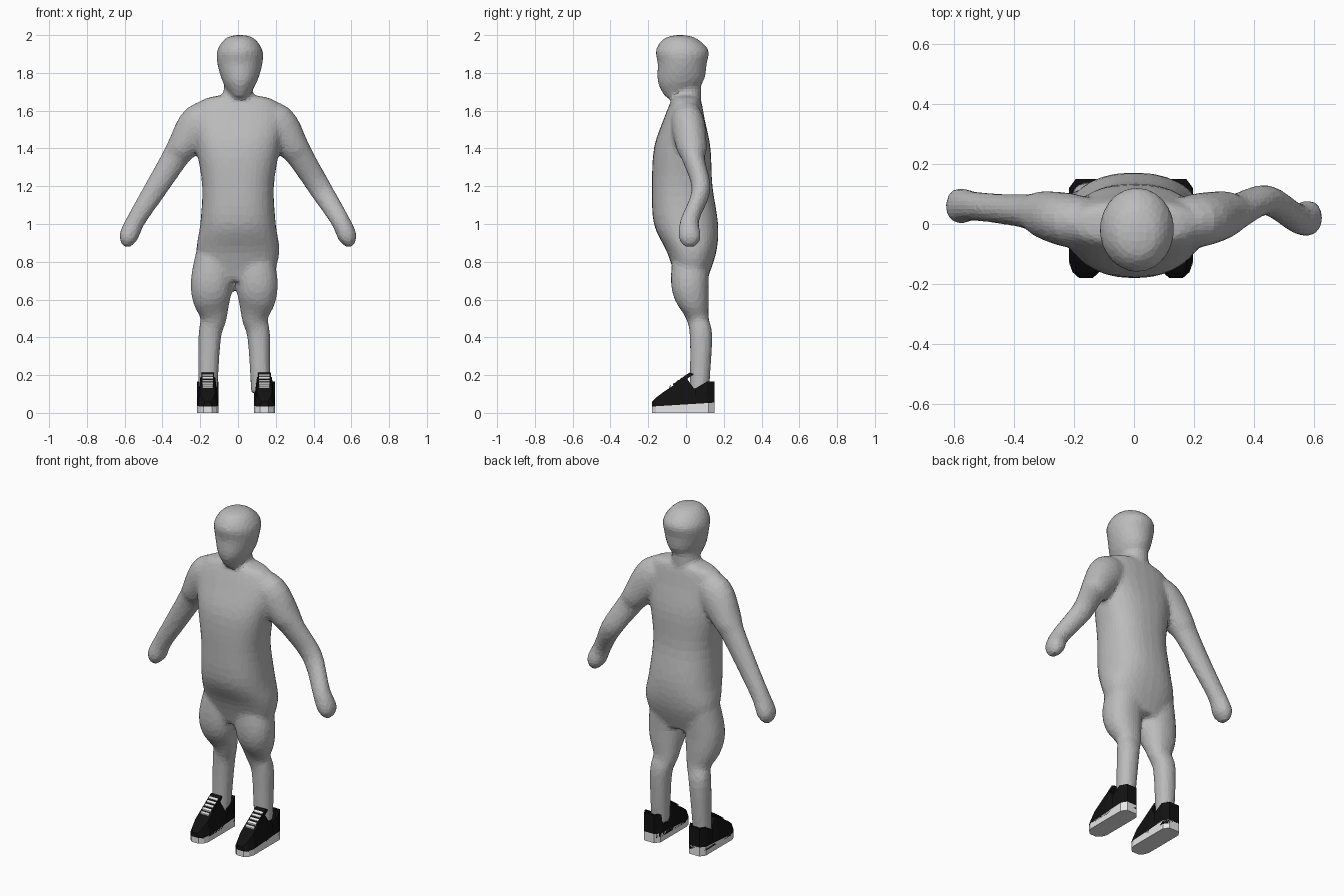
import bpy, bmesh
from math import cos, sin, pi, copysign
from mathutils import Vector

if "Cube" in bpy.data.objects:
    bpy.data.objects.remove(bpy.data.objects["Cube"], do_unlink=True)


def material(name, value):
    mat = bpy.data.materials.new(name)
    mat.use_nodes = True
    colour = (value, value, value, 1)
    mat.diffuse_color = colour
    mat.node_tree.nodes["Principled BSDF"].inputs["Base Color"].default_value = colour
    return mat


GREY = material("body grey", .5)
BLACK = material("shoe black", .006)
WHITE = material("sole white", .8)


def finish(name, bm, mat):
    bmesh.ops.recalc_face_normals(bm, faces=bm.faces)
    mesh = bpy.data.meshes.new(name)
    bm.to_mesh(mesh)
    bm.free()
    mesh.materials.append(mat)
    obj = bpy.data.objects.new(name, mesh)
    bpy.context.collection.objects.link(obj)
    return obj


def loft(bm, rings):
    """Skin a closed tube through rings of equal point count."""
    rows = [[bm.verts.new(point) for point in ring] for ring in rings]
    count = len(rows[0])
    for lower, upper in zip(rows, rows[1:]):
        for i in range(count):
            j = (i + 1) % count
            bm.faces.new((lower[i], lower[j], upper[j], upper[i]))
    bm.faces.new(rows[0])
    bm.faces.new(rows[-1])


def oval(centre, across, deep, power, count=28):
    """Ellipse, squarer when power rises above two."""
    ring = []
    for i in range(count):
        c, s = cos(2 * pi * i / count), sin(2 * pi * i / count)
        ring.append(centre + across * copysign(abs(c) ** (2 / power), c)
                    + deep * copysign(abs(s) ** (2 / power), s))
    return ring


def refine(rows, steps=4):
    """Ease smoothly between the rows, passing through each one."""
    rows = [Vector(row) for row in rows]
    padded = [rows[0]] + rows + [rows[-1]]
    result = []
    for before, start, end, after in zip(padded, padded[1:], padded[2:], padded[3:]):
        leave, arrive = (end - before) / 2, (after - start) / 2
        for k in range(steps):
            t = k / steps
            ease = t * t * (3 - 2 * t)
            result.append(start.lerp(end, ease) + leave * t * (1 - t) ** 2
                          - arrive * t * t * (1 - t))
    return result + [rows[-1]]


def limb(bm, rows, flip=1, shift=0, power=2):
    """Loft ovals along a path given as x, y, z, half width, half depth."""
    rows = refine(rows)
    points = [Vector((flip * row[0] + shift, row[1], row[2])) for row in rows]
    rings = []
    for i, row in enumerate(rows):
        along = points[min(i + 1, len(points) - 1)] - points[max(i - 1, 0)]
        across = Vector((along.z, 0, -along.x)).normalized()
        rings.append(oval(points[i], across * row[3], Vector((0, row[4], 0)), power))
    loft(bm, rings)


body = bmesh.new()

# Torso from hips to shoulders, with the belly and seat at mid height
limb(body, [(0, .03, .7, .18, .08), (0, .03, .85, .22, .13), (0, 0, 1, .2, .17),
            (0, -.02, 1.2, .19, .16), (0, -.02, 1.4, .22, .15), (0, -.01, 1.55, .24, .11),
            (0, 0, 1.65, .2, .08), (0, 0, 1.68, .1, .06)], power=2.4)

# Neck and head
limb(body, [(0, 0, 1.6, .09, .08), (0, 0, 1.76, .07, .08)])
limb(body, [(0, -.06, 1.67, .04, .05), (0, -.03, 1.75, .09, .12), (0, -.02, 1.85, .12, .13),
            (0, -.02, 1.92, .12, .14), (0, -.03, 1.98, .08, .09), (0, -.03, 2, .03, .03)],
     shift=.01)

# Legs in baggy shorts, and arms with short sleeves and closed hands
for flip, elbow, hand in ((-1, .05, .06), (1, .08, .02)):
    limb(body, [(.1, .03, .85, .1, .1), (.12, .02, .7, .11, .1), (.12, .03, .6, .1, .09),
                (.11, .06, .5, .07, .06), (.13, .08, .4, .06, .06), (.14, .07, .1, .05, .05)],
         flip, -.02, 2.2)
    limb(body, [(.1, 0, 1.57, .08, .07), (.2, .01, 1.53, .11, .09), (.3, .03, 1.4, .08, .08),
                (.34, .04, 1.34, .07, .06), (.44, elbow, 1.18, .06, .05),
                (.54, hand, 1.02, .05, .05), (.58, hand, .93, .05, .06),
                (.59, hand, .88, .02, .03)], flip)

# Fuse the parts into one soft, lightly faceted figure
figure = finish("body", body, GREY)
fuse = figure.modifiers.new("fuse", "REMESH")
fuse.mode, fuse.voxel_size = "VOXEL", .014
soften = figure.modifiers.new("soften", "SMOOTH")
soften.factor, soften.iterations = .5, 5
facet = figure.modifiers.new("facet", "DECIMATE")
facet.ratio = .25

# Shoes
half = .056
toe, heel = -.18, .15


def prism(bm, outline, bottom, top):
    """Upright solid over a plan outline; top is a function of y."""
    loft(bm, [[(x, y, bottom) for x, y in outline], [(x, y, top(y)) for x, y in outline]])


def sole_top(y):
    return .045 + y / 16


def collar_top(y):
    return .165 if y > .1 else .13


def instep(y):
    return .2 + .7 * y


for side, centre in (("right", -.16), ("left", .14)):
    # Sole: long outline with clipped corners
    edge = [(.4, toe), (.8, toe + .02), (1, toe + .05), (1, heel - .03), (.6, heel)]
    outline = edge + [(-k, y) for k, y in reversed(edge)]
    bm = bmesh.new()
    prism(bm, [(centre + half * k, y) for k, y in outline], 0, sole_top)
    finish(side + "_sole", bm, WHITE)

    # Upper: sections along the foot, narrowing towards the instep
    bm = bmesh.new()
    rings = []
    for y, wide, height in ((toe, .4, .06), (-.16, .8, .08), (-.12, 1, .11),
                            (0, 1, .19), (.04, 1, .13), (.12, 1, .13), (heel, .6, .13)):
        low, high = half * wide, half * wide * .7
        side_z = sole_top(y) + .01
        rings.append([(centre - low, y, .03), (centre + low, y, .03),
                      (centre + low, y, side_z), (centre + high, y, height),
                      (centre - high, y, height), (centre - low, y, side_z)])
    loft(bm, rings)
    finish(side + "_upper", bm, BLACK)

    # Heel collar: raised wall around the back of the ankle
    bm = bmesh.new()
    arc = [(-1, .05), (-1, .11), (-.6, heel), (.6, heel), (1, .11), (1, .05)]
    inner = [(k * .8, min(y, heel - .015)) for k, y in reversed(arc)]
    prism(bm, [(centre + half * k, y) for k, y in arc + inner], .05, collar_top)
    finish(side + "_heel_collar", bm, BLACK)

    # Tongue standing up in front of the ankle
    bm = bmesh.new()
    rings = []
    for y in (-.07, .02):
        left, right, top = centre - half * .6, centre + half * .6, instep(y)
        rings.append([(left, y, top), (right, y, top),
                      (right, y + .02, top - .01), (left, y + .02, top - .01)])
    loft(bm, rings)
    finish(side + "_tongue", bm, BLACK)

    # Laces: thin bars lying across the sloping instep
    bm = bmesh.new()
    for i in range(5):
        front = i * .02 - .09
        back = front + .01
        rings = []
        for x in (centre - half / 2, centre + half / 2):
            rings.append([(x, front, instep(front) + .003), (x, back, instep(back) + .003),
                          (x, back, instep(back) - .005), (x, front, instep(front) - .005)])
        loft(bm, rings)
    finish(side + "_laces", bm, WHITE)
